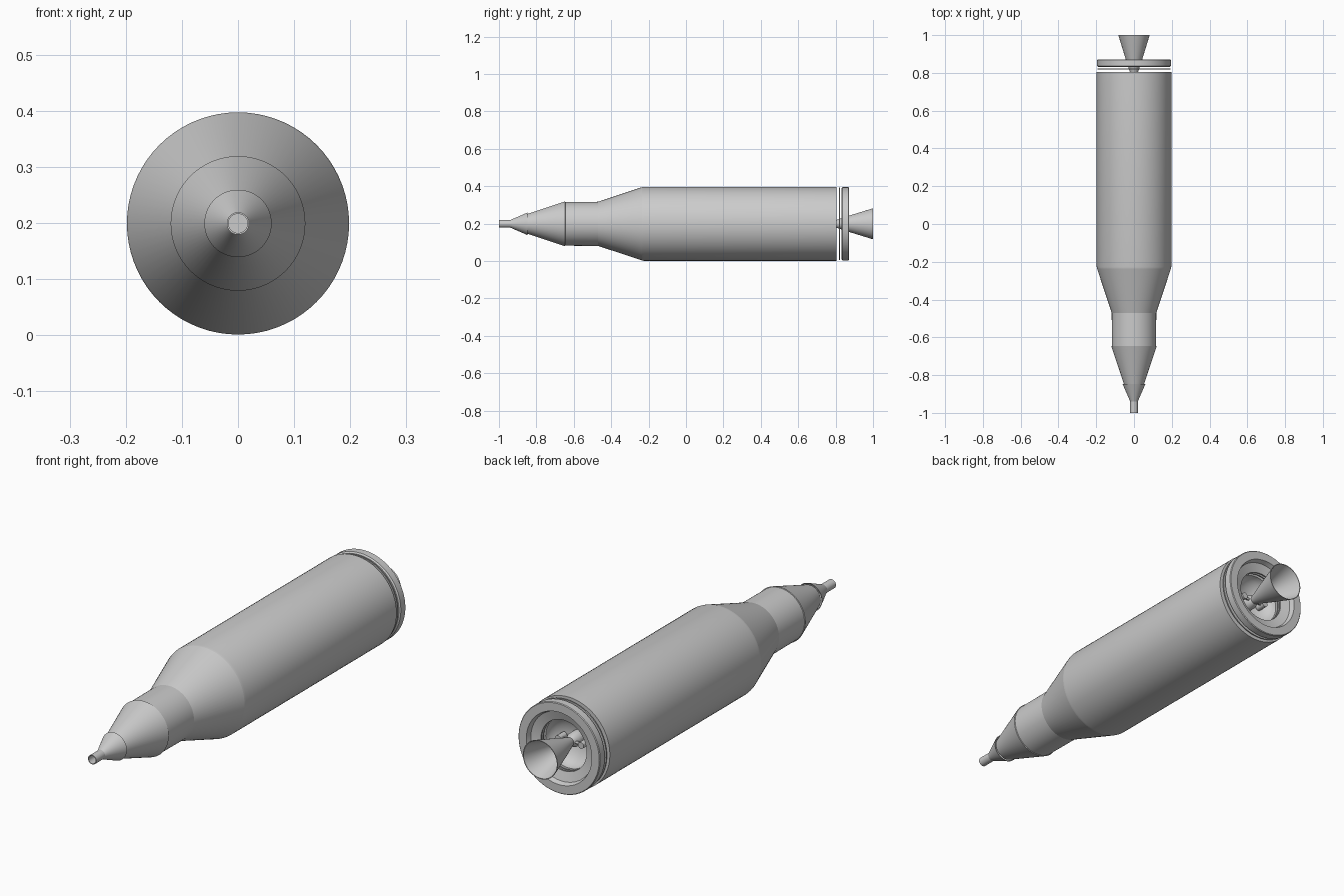
import bpy, bmesh, math
from mathutils import Vector

if "Cube" in bpy.data.objects:
    bpy.data.objects.remove(bpy.data.objects["Cube"])

Z = 0.199      # height of the long axis
SEG = 72


def finish(name, bm):
    bmesh.ops.remove_doubles(bm, verts=bm.verts, dist=1e-5)
    bmesh.ops.recalc_face_normals(bm, faces=bm.faces)
    me = bpy.data.meshes.new(name)
    bm.to_mesh(me)
    bm.free()
    ob = bpy.data.objects.new(name, me)
    bpy.context.collection.objects.link(ob)
    bpy.ops.object.select_all(action='DESELECT')
    ob.select_set(True)
    bpy.context.view_layer.objects.active = ob
    bpy.ops.object.shade_smooth_by_angle(angle=math.radians(30))
    return ob


def lathe(name, profile, closed=False, seg=SEG):
    """Revolve (radius, y) points about the long axis."""
    bm = bmesh.new()
    rings = []
    for r, y in profile:
        rings.append([bm.verts.new((r * math.cos(2 * math.pi * i / seg), y,
                                    Z + r * math.sin(2 * math.pi * i / seg)))
                      for i in range(seg)])
    pairs = list(zip(rings, rings[1:]))
    if closed:
        pairs.append((rings[-1], rings[0]))
    for a, b in pairs:
        for i in range(seg):
            j = (i + 1) % seg
            bm.faces.new((a[i], a[j], b[j], b[i]))
    return finish(name, bm)


def rod(name, a, b, r, seg=12):
    a, b = Vector(a), Vector(b)
    bm = bmesh.new()
    bmesh.ops.create_cone(bm, cap_ends=True, segments=seg, radius1=r, radius2=r,
                          depth=(b - a).length)
    q = (b - a).to_track_quat('Z', 'Y')
    for v in bm.verts:
        v.co = q @ v.co + (a + b) / 2
    return finish(name, bm)


# Nose: open probe tube, tip cone and lower cone with small overlapping lips
lathe("probe_tube", [(0.02, -1.0), (0.02, -0.93), (0.017, -0.93), (0.017, -1.0)], True)
lathe("tip_cone", [(0.017, -0.94), (0.02, -0.94), (0.06, -0.848), (0.057, -0.848)], True)
lathe("nose_cone", [(0, -0.85), (0.052, -0.85), (0.12, -0.647), (0.116, -0.645)])

# Forward section and flared adapter
lathe("forward_section", [(0.117, -0.65), (0.118, -0.47)])
lathe("flared_adapter", [(0.118, -0.47), (0.196, -0.235)])

# Main tank, with a concave bowl in its aft end
bowl = [(0.11 * math.cos(t), 0.805 - 0.07 * math.sin(t))
        for t in [math.pi / 2 * i / 8 for i in range(8)]]
lathe("main_tank", [(0.196, -0.235), (0.198, -0.225), (0.198, 0.805)] + bowl + [(0, 0.735)])

# Aft plate and rim ring
lathe("aft_plate", [(0.193, 0.818), (0.193, 0.823), (0.11, 0.823), (0.11, 0.818)], True)
lathe("aft_ring", [(0.19, 0.832), (0.196, 0.837), (0.196, 0.868), (0.193, 0.871),
                   (0.157, 0.871), (0.15, 0.85), (0.11, 0.838), (0.11, 0.832)], True)

# Engine: hollow nozzle, chamber and feed lines
lathe("nozzle", [(0.018, 0.795), (0.043, 0.87), (0.083, 1.0), (0.08, 1.0),
                 (0.04, 0.87), (0.015, 0.795)], True)
lathe("combustion_chamber", [(0, 0.735), (0.03, 0.737), (0.03, 0.775),
                             (0.018, 0.797), (0, 0.797)], seg=32)
for s, side in ((-1, "left"), (1, "right")):
    rod(side + "_pump", (s * 0.055, 0.755, Z), (s * 0.055, 0.80, Z), 0.014, 16)
    rod(side + "_feed_line", (s * 0.055, 0.785, Z), (s * 0.01, 0.785, Z), 0.006)
